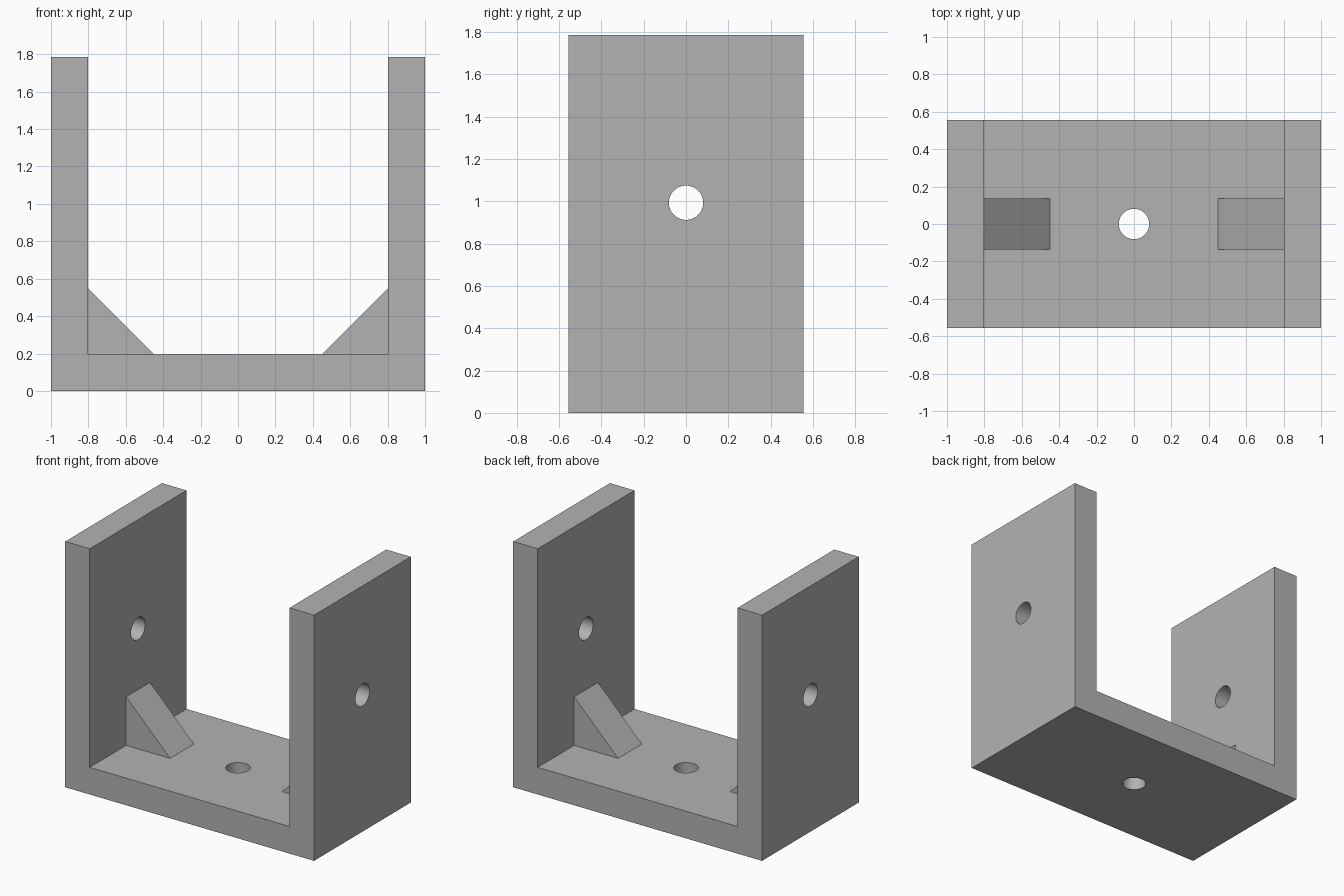
import bpy
import bmesh
from math import pi

cube = bpy.data.objects.get("Cube")
if cube:
    bpy.data.objects.remove(cube, do_unlink=True)

# Overall sizes
HALF_WIDTH, HALF_DEPTH, HEIGHT = 1.0, 0.555, 1.785
INNER, FLOOR = 0.803, 0.197
HOLE_RADIUS, HOLE_HEIGHT = 0.081, 0.993

grey = bpy.data.materials.new("plain grey")
grey.use_nodes = True
colour = (0.45, 0.45, 0.45, 1)
grey.diffuse_color = colour
grey.node_tree.nodes["Principled BSDF"].inputs["Base Color"].default_value = colour


def make_object(name, bm):
    bmesh.ops.recalc_face_normals(bm, faces=bm.faces)
    mesh = bpy.data.meshes.new(name)
    bm.to_mesh(mesh)
    bm.free()
    obj = bpy.data.objects.new(name, mesh)
    bpy.context.collection.objects.link(obj)
    mesh.materials.append(grey)
    return obj


def extrude_profile(name, points, half_depth):
    """Prism from an x-z outline, centred on y."""
    bm = bmesh.new()
    face = bm.faces.new([bm.verts.new((x, -half_depth, z)) for x, z in points])
    out = bmesh.ops.extrude_face_region(bm, geom=[face])["geom"]
    verts = [v for v in out if isinstance(v, bmesh.types.BMVert)]
    bmesh.ops.translate(bm, verts=verts, vec=(0, 2 * half_depth, 0))
    return make_object(name, bm)


def drill(target, name, location, rotation, length):
    """Cut a round hole through the target."""
    bm = bmesh.new()
    bmesh.ops.create_cone(bm, cap_ends=True, segments=64, radius1=HOLE_RADIUS,
                          radius2=HOLE_RADIUS, depth=length)
    cutter = make_object(name, bm)
    cutter.location, cutter.rotation_euler = location, rotation
    cutter.hide_render = True
    cutter.hide_set(True)
    cutter.display_type = 'WIRE'
    cut = target.modifiers.new(name, 'BOOLEAN')
    cut.operation, cut.solver, cut.object = 'DIFFERENCE', 'EXACT', cutter
    return cutter


# U-shaped bracket: floor and two side walls in one piece
half = [(HALF_WIDTH, 0), (HALF_WIDTH, HEIGHT), (INNER, HEIGHT), (INNER, FLOOR)]
outline = half + [(-x, z) for x, z in reversed(half)]
bracket = extrude_profile("bracket", outline, HALF_DEPTH)

# Pin hole through both walls, bolt hole through the floor
cutters = [
    drill(bracket, "wall_hole_cutter", (0, 0, HOLE_HEIGHT), (0, pi / 2, 0), 3),
    drill(bracket, "floor_hole_cutter", (0, 0, FLOOR / 2), (0, 0, 0), 0.5),
]
bpy.context.view_layer.objects.active = bracket
bracket.select_set(True)
for modifier in list(bracket.modifiers):
    bpy.ops.object.modifier_apply(modifier=modifier.name)
for cutter in cutters:
    bpy.data.objects.remove(cutter, do_unlink=True)
bpy.ops.object.shade_smooth_by_angle()

# Triangular corner braces
for side, label in ((1, "left"), (-1, "right")):
    extrude_profile(label + "_corner_brace",
                    [(side * INNER, FLOOR), (side * 0.45, FLOOR), (side * INNER, 0.55)],
                    0.137)
